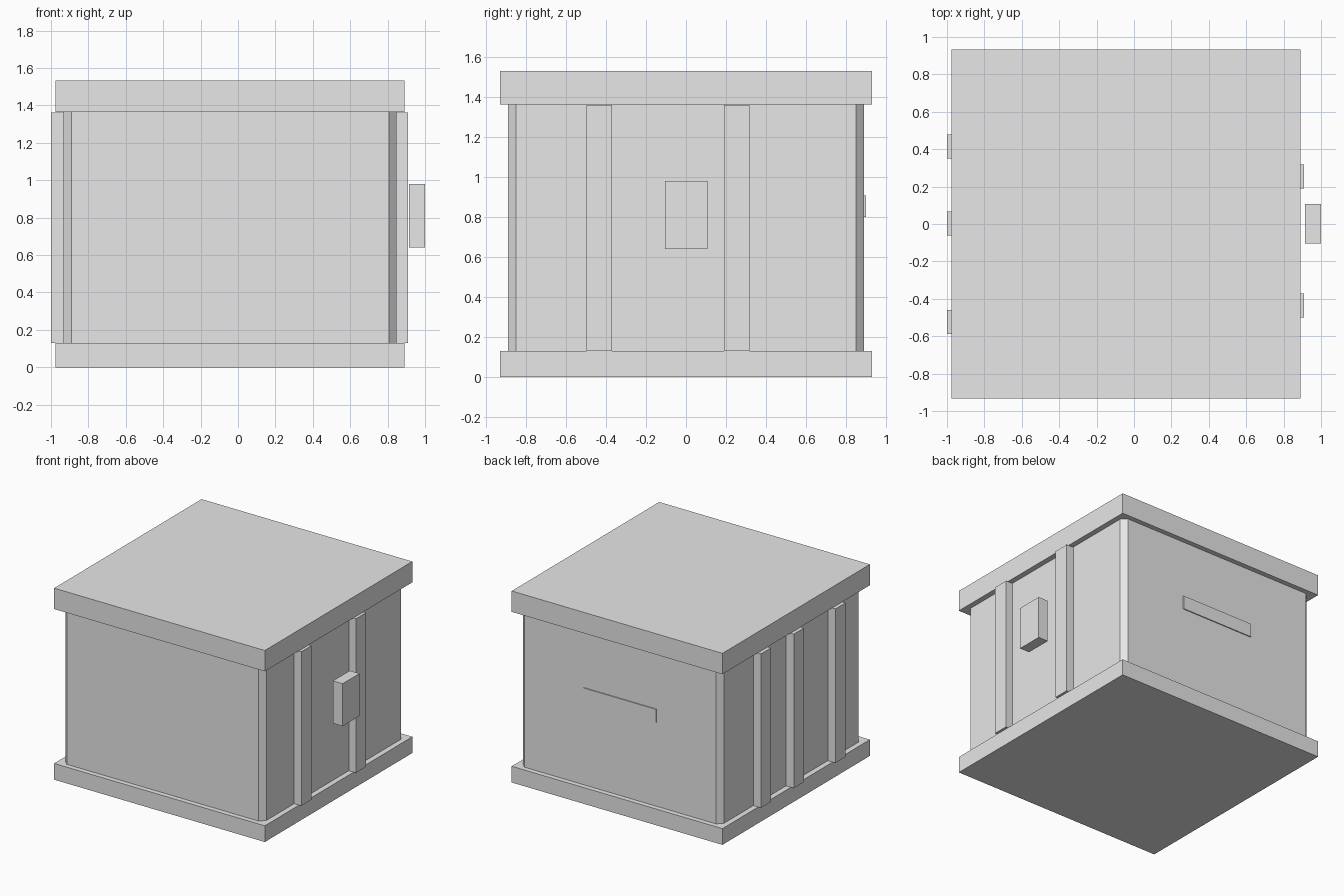
import bpy
import bmesh

cube = bpy.data.objects.get("Cube")
if cube:
    bpy.data.objects.remove(cube, do_unlink=True)

GREY = (0.8, 0.8, 0.8, 1.0)
grey = bpy.data.materials.new("light_grey")
grey.use_nodes = True
grey.diffuse_color = GREY
grey.node_tree.nodes["Principled BSDF"].inputs["Base Color"].default_value = GREY


def box(name, x, y, z, corner=0.0):
    """Box spanning three (low, high) ranges, with optional chamfered upright edges."""
    bm = bmesh.new()
    bmesh.ops.create_cube(bm, size=1)
    for v in bm.verts:
        v.co = [sum(r) / 2 + c * (r[1] - r[0]) for c, r in zip(v.co, (x, y, z))]
    if corner:
        upright = [e for e in bm.edges
                   if abs(e.verts[0].co.z - e.verts[1].co.z) > 0.01]
        bmesh.ops.bevel(bm, geom=upright, offset=corner, segments=1,
                        affect='EDGES', profile=0.5)
    mesh = bpy.data.meshes.new(name)
    bm.to_mesh(mesh)
    bm.free()
    mesh.materials.append(grey)
    obj = bpy.data.objects.new(name, mesh)
    bpy.context.collection.objects.link(obj)
    return obj


# Base, chamfered body and overhanging lid
SLAB_X, SLAB_Y = (-0.975, 0.89), (-0.932, 0.932)
BASE_TOP, LID_BOTTOM = 0.13, 1.365
box("base", SLAB_X, SLAB_Y, (0, BASE_TOP))
box("body", (-0.932, 0.847), (-0.892, 0.892), (BASE_TOP, LID_BOTTOM), corner=0.041)
box("lid", SLAB_X, SLAB_Y, (LID_BOTTOM, 1.532))

# Upright ribs: two on the left side, three on the right
RIB_Z = (BASE_TOP, LID_BOTTOM - 0.003)
for side, x, centres in (("left", (0.84, 0.91), (-0.435, 0.255)),
                         ("right", (-1.0, -0.925), (-0.525, 0.002, 0.415))):
    for i, y in enumerate(centres):
        box(f"{side}_rib_{i + 1}", x, (y - 0.064, y + 0.064), RIB_Z)

# Latch block standing off the left side
box("latch_block", (0.914, 1.0), (-0.105, 0.108), (0.64, 0.98))

# Thin slot plate on the back
box("back_plate", (-0.364, 0.28), (0.885, 0.9), (0.8, 0.908))
